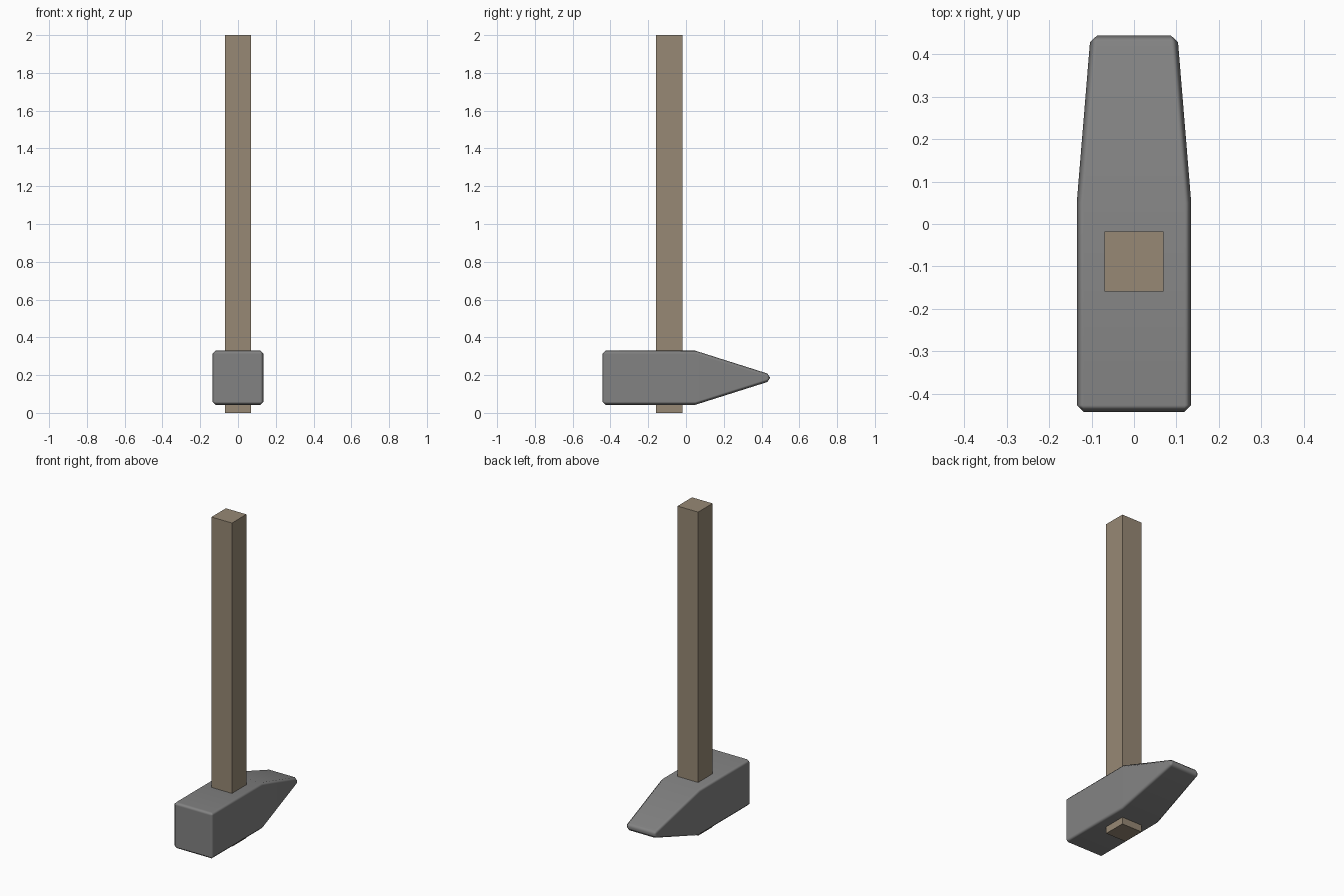
import bpy
import math

if "Cube" in bpy.data.objects:
    bpy.data.objects.remove(bpy.data.objects["Cube"])


def material(name, rgb):
    m = bpy.data.materials.new(name)
    m.diffuse_color = (*rgb, 1)
    m.use_nodes = True
    m.node_tree.nodes["Principled BSDF"].inputs["Base Color"].default_value = m.diffuse_color
    return m


def add_object(name, verts, faces, mat):
    mesh = bpy.data.meshes.new(name)
    mesh.from_pydata(verts, [], faces)
    mesh.materials.append(mat)
    ob = bpy.data.objects.new(name, mesh)
    bpy.context.collection.objects.link(ob)
    return ob


def loft(name, sections, mat):
    """Rectangular sections (y, half width, half height, centre z) joined along y."""
    verts, faces = [], []
    for y, w, h, z in sections:
        verts += [(-w, y, z - h), (w, y, z - h), (w, y, z + h), (-w, y, z + h)]
    for s in range(len(sections) - 1):
        for i in range(4):
            a, b = 4 * s + i, 4 * s + (i + 1) % 4
            faces.append((a, b, b + 4, a + 4))
    n = len(verts)
    faces += [(3, 2, 1, 0), (n - 4, n - 3, n - 2, n - 1)]
    ob = add_object(name, verts, faces, mat)
    # make every face point outwards
    import bmesh
    bm = bmesh.new()
    bm.from_mesh(ob.data)
    bmesh.ops.recalc_face_normals(bm, faces=bm.faces)
    bm.to_mesh(ob.data)
    bm.free()
    return ob


steel = material("steel grey", (0.225, 0.225, 0.225))
wood = material("wood brown", (0.31, 0.25, 0.178))

# Handle: plain square bar through the head
loft("handle", [(-0.159, 0.07, 1.0, 1.0), (-0.018, 0.07, 1.0, 1.0)], wood)

# Head: square block tapering into a wedge, with softened edges
zc = 0.186
head = loft("head", [(-0.443, 0.135, 0.143, zc),
                     (0.05, 0.135, 0.143, zc),
                     (0.445, 0.1025, 0.018, zc)], steel)
for p in head.data.polygons:
    p.use_smooth = True
bevel = head.modifiers.new("soft edges", 'BEVEL')
bevel.width = 0.016
bevel.segments = 1
bevel.limit_method = 'ANGLE'
bevel.angle_limit = math.radians(30)
bevel.harden_normals = True
